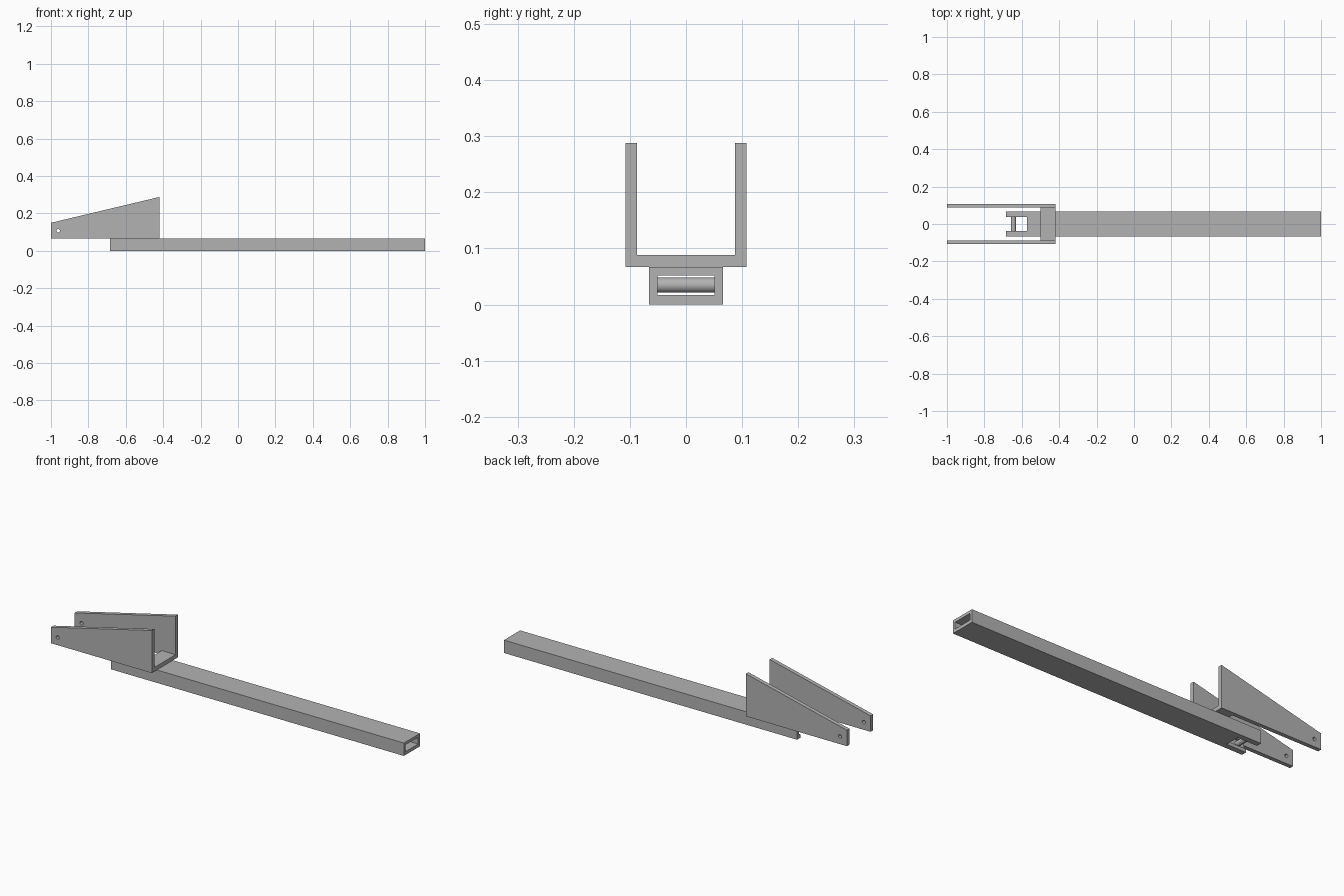
import bpy
import bmesh
from math import radians
from mathutils import Matrix, Vector

cube = bpy.data.objects.get("Cube")
if cube:
    bpy.data.objects.remove(cube, do_unlink=True)

steel = bpy.data.materials.new("grey_steel")
steel.use_nodes = True
steel.diffuse_color = (0.45, 0.45, 0.45, 1)
steel.node_tree.nodes["Principled BSDF"].inputs["Base Color"].default_value = (0.45, 0.45, 0.45, 1)


def finish(name, bm):
    bmesh.ops.recalc_face_normals(bm, faces=bm.faces)
    mesh = bpy.data.meshes.new(name)
    bm.to_mesh(mesh)
    bm.free()
    mesh.materials.append(steel)
    obj = bpy.data.objects.new(name, mesh)
    bpy.context.collection.objects.link(obj)
    return obj


def prism(name, points, depth):
    """Extrude a closed 3D outline along a vector."""
    bm = bmesh.new()
    face = bm.faces.new([bm.verts.new(p) for p in points])
    ext = bmesh.ops.extrude_face_region(bm, geom=[face])
    moved = [v for v in ext["geom"] if isinstance(v, bmesh.types.BMVert)]
    bmesh.ops.translate(bm, verts=moved, vec=Vector(depth))
    return finish(name, bm)


def box(name, x0, x1, half_y, z0, z1):
    outline = [(x0, -half_y, z0), (x0, half_y, z0), (x0, half_y, z1), (x0, -half_y, z1)]
    return prism(name, outline, (x1 - x0, 0, 0))


def rod(name, x, z, radius, half_y):
    """Cylinder lying along y."""
    bm = bmesh.new()
    bmesh.ops.create_cone(bm, cap_ends=True, segments=32, radius1=radius, radius2=radius,
                          depth=2 * half_y,
                          matrix=Matrix.Translation((x, 0, z)) @ Matrix.Rotation(radians(90), 4, "X"))
    return finish(name, bm)


def select_only(obj):
    bpy.ops.object.select_all(action="DESELECT")
    obj.select_set(True)
    bpy.context.view_layer.objects.active = obj


def cut(obj, cutters):
    for cutter in cutters:
        select_only(obj)
        mod = obj.modifiers.new("cut", "BOOLEAN")
        mod.operation = "DIFFERENCE"
        mod.solver = "EXACT"
        mod.object = cutter
        bpy.ops.object.modifier_apply(modifier=mod.name)
        bpy.data.objects.remove(cutter, do_unlink=True)


def smooth(obj):
    select_only(obj)
    bpy.ops.object.shade_smooth_by_angle(angle=radians(30))


# Main dimensions
TUBE_X, END_X = -0.685, 1.0
TUBE_W, TUBE_H, WALL = 0.066, 0.067, 0.015
ARM_OUT, ARM_IN, TOP = 0.108, 0.087, 0.288
BRACKET_X, FLOOR_X, FLOOR_Z = -0.42, -0.5, 0.088

# Hollow rectangular beam with an open notch at its end
beam = box("beam_tube", TUBE_X, END_X, TUBE_W, 0, TUBE_H)
cut(beam, [
    box("bore", TUBE_X - 0.1, END_X + 0.1, TUBE_W - WALL, WALL + 0.002, TUBE_H - WALL),
    box("notch", TUBE_X - 0.1, -0.572, 0.038, -0.1, TUBE_H + 0.1),
])

# Cross pin held between the tube walls
pin = rod("cross_pin", -0.645, 0.0345, 0.0135, TUBE_W - WALL)
smooth(pin)

# U-shaped bracket: channel trimmed to tapered arms with pivot holes
channel = [(-ARM_OUT, TUBE_H), (ARM_OUT, TUBE_H), (ARM_OUT, TOP), (ARM_IN, TOP),
           (ARM_IN, FLOOR_Z), (-ARM_IN, FLOOR_Z), (-ARM_IN, TOP), (-ARM_OUT, TOP)]
bracket = prism("u_bracket", [(-1, y, z) for y, z in channel], (BRACKET_X + 1, 0, 0))
slope = (TOP - 0.15) / (BRACKET_X + 1)
taper = [(-1.1, -0.2, 0.15 - 0.1 * slope), (BRACKET_X, -0.2, TOP),
         (BRACKET_X, -0.2, 0.4), (-1.1, -0.2, 0.4)]
cut(bracket, [
    prism("taper", taper, (0, 0.4, 0)),
    box("floor_opening", -1.1, FLOOR_X, ARM_IN, 0.03, 0.12),
    rod("pivot_hole", -0.961, 0.107, 0.009, 0.2),
])
smooth(bracket)
